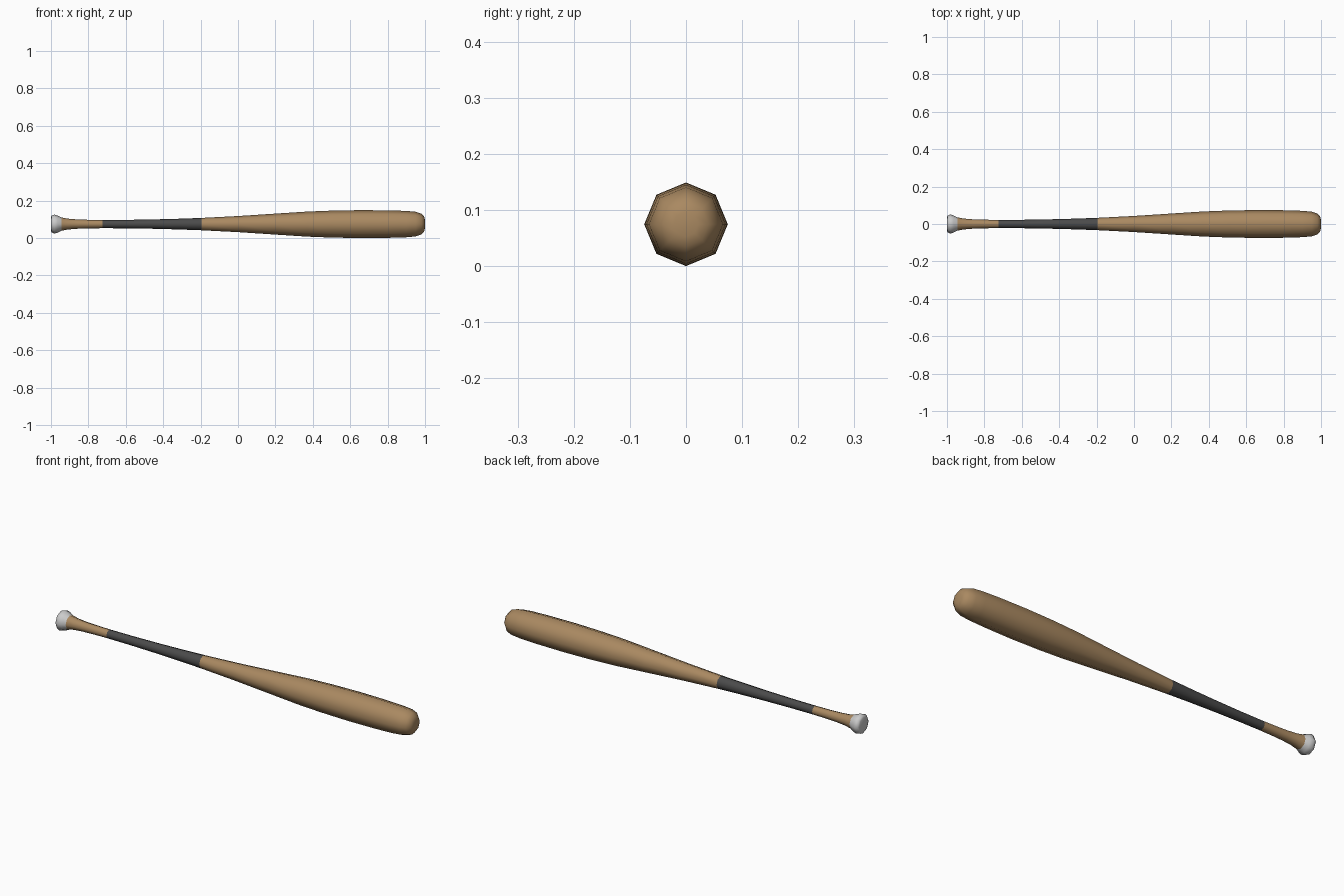
import bpy, bmesh, math

if "Cube" in bpy.data.objects:
    bpy.data.objects.remove(bpy.data.objects["Cube"])

SIDES = 8
AXIS_Z = 0.0745


def material(name, color):
    m = bpy.data.materials.new(name)
    m.diffuse_color = (*color, 1)
    m.use_nodes = True
    m.node_tree.nodes["Principled BSDF"].inputs["Base Color"].default_value = m.diffuse_color
    return m


def lathe(name, profile, mat=None, cap_start=False, cap_end=False):
    """Spin (x, radius) points round the bat's long axis."""
    bm = bmesh.new()
    rings = []
    for x, r in profile:
        ring = []
        for i in range(SIDES):
            a = 2 * math.pi * i / SIDES
            ring.append(bm.verts.new((x, r * math.cos(a), AXIS_Z + r * math.sin(a))))
        rings.append(ring)
    for a, b in zip(rings, rings[1:]):
        for i in range(SIDES):
            j = (i + 1) % SIDES
            bm.faces.new((a[i], a[j], b[j], b[i]))
    if cap_start:
        bm.faces.new(rings[0])
    if cap_end:
        bm.faces.new(rings[-1])
    bmesh.ops.recalc_face_normals(bm, faces=bm.faces)
    # open tubes: make sure the walls face away from the axis
    f = bm.faces[0]
    c = f.calc_center_median()
    if f.normal.y * c.y + f.normal.z * (c.z - AXIS_Z) < 0:
        bmesh.ops.reverse_faces(bm, faces=bm.faces)
    for f in bm.faces:
        f.smooth = True
    mesh = bpy.data.meshes.new(name)
    bm.to_mesh(mesh)
    bm.free()
    obj = bpy.data.objects.new(name, mesh)
    bpy.context.collection.objects.link(obj)
    if mat:
        mesh.materials.append(mat)
    return obj


wood = material("wood", (0.40, 0.25, 0.12))
dark = material("dark_grip", (0.07, 0.07, 0.07))

# Pale end knob
lathe("knob", [(-1.0, 0.036), (-0.996, 0.045), (-0.982, 0.051), (-0.965, 0.046),
               (-0.945, 0.036)], cap_start=True)

# Bare wood flaring into the knob
lathe("handle", [(-0.945, 0.036), (-0.91, 0.029), (-0.86, 0.025), (-0.80, 0.023),
                 (-0.725, 0.022)], wood)

# Dark grip wrap
lathe("grip", [(-0.725, 0.022), (-0.60, 0.0225), (-0.45, 0.025), (-0.32, 0.0285),
               (-0.195, 0.033)], dark)

# Barrel with rounded end
lathe("barrel", [(-0.195, 0.033), (0.0, 0.043), (0.2, 0.056), (0.37, 0.067),
                 (0.5, 0.072), (0.65, 0.0745), (0.8, 0.0735), (0.9, 0.0705),
                 (0.95, 0.066), (0.98, 0.056), (0.995, 0.040), (1.0, 0.022)],
      wood, cap_end=True)
